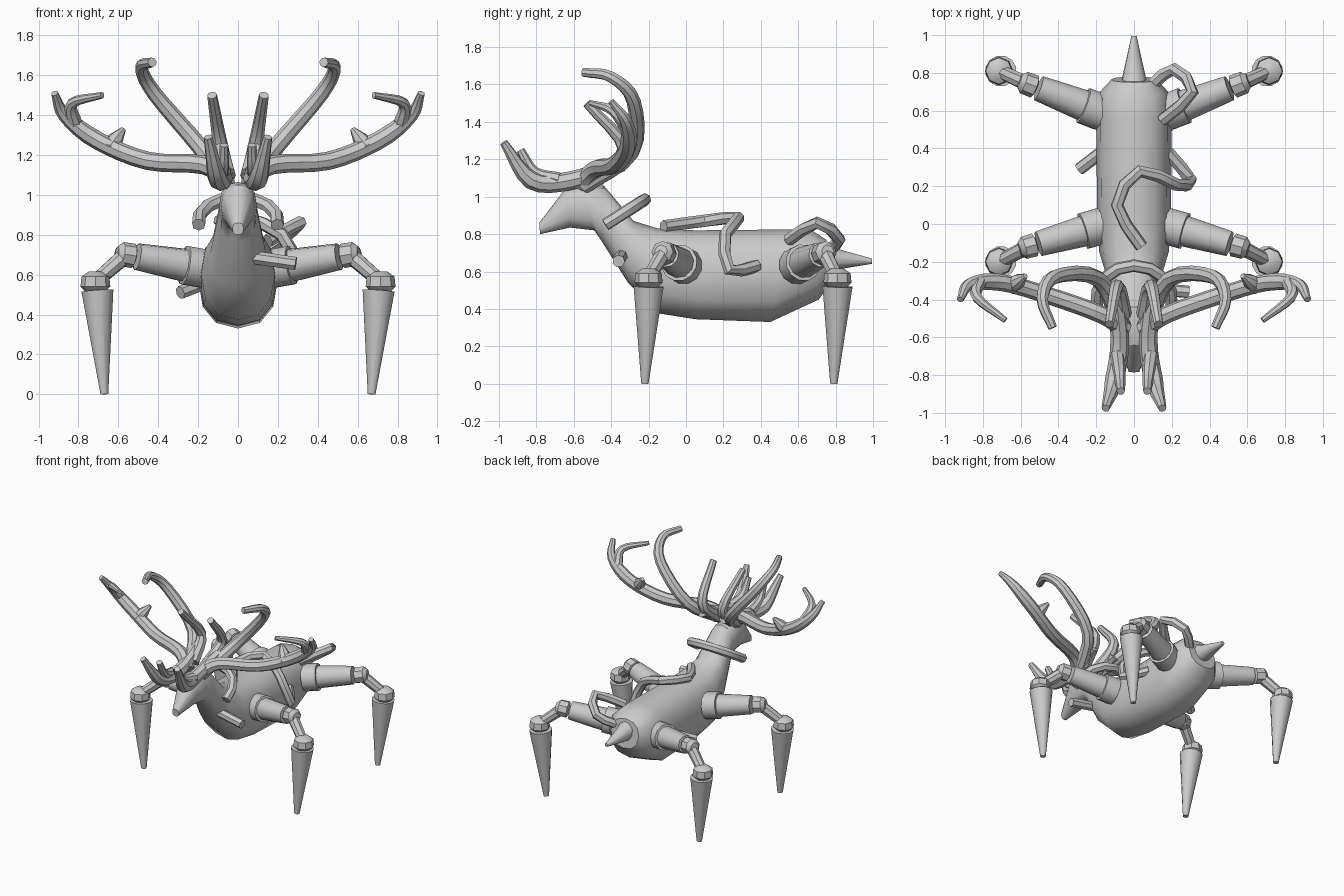
import bpy, bmesh, math
from mathutils import Vector

if "Cube" in bpy.data.objects:
    bpy.data.objects.remove(bpy.data.objects["Cube"])


def skin(name, rings, mirror=False):
    """Join rings of points into a capped, smooth-shaded object."""
    bm = bmesh.new()
    rows = [[bm.verts.new(p) for p in r] for r in rings]
    n = len(rows[0])
    for a, b in zip(rows, rows[1:]):
        for i in range(n):
            bm.faces.new((a[i], a[(i + 1) % n], b[(i + 1) % n], b[i]))
    bm.faces.new(rows[0])
    bm.faces.new(rows[-1])
    bmesh.ops.recalc_face_normals(bm, faces=bm.faces[:])
    me = bpy.data.meshes.new(name)
    bm.to_mesh(me)
    bm.free()
    ob = bpy.data.objects.new(name, me)
    bpy.context.collection.objects.link(ob)
    bpy.ops.object.select_all(action='DESELECT')
    ob.select_set(True)
    bpy.context.view_layer.objects.active = ob
    bpy.ops.object.shade_smooth_by_angle(angle=math.radians(38))
    if mirror:
        ob.modifiers.new("Mirror", 'MIRROR')


def smooth_path(pts, steps):
    """Catmull-Rom interpolation through the points."""
    p = [2 * pts[0] - pts[1]] + pts + [2 * pts[-1] - pts[-2]]
    out = []
    for a, b, c, d in zip(p, p[1:], p[2:], p[3:]):
        for k in range(steps):
            t = k / steps
            out.append(0.5 * (2 * b + (c - a) * t + (2 * a - 5 * b + 4 * c - d) * t * t
                              + (3 * b - a - 3 * c + d) * t ** 3))
    return out + [pts[-1]]


def tube(name, pts, radii, sides=8, steps=1, mirror=False):
    """Sweep a polygon along a path; radii are spread evenly over it."""
    path = smooth_path([Vector(p) for p in pts], steps)
    n = len(path)
    rings, u = [], None
    for i, p in enumerate(path):
        t = (path[min(i + 1, n - 1)] - path[max(i - 1, 0)]).normalized()
        u = t.orthogonal() if u is None else u - t * u.dot(t)
        u.normalize()
        v = t.cross(u)
        f = i / (n - 1) * (len(radii) - 1)
        k = min(int(f), len(radii) - 2)
        r = radii[k] + (radii[k + 1] - radii[k]) * (f - k)
        rings.append([p + r * (u * math.cos(a) + v * math.sin(a))
                      for a in (math.tau * j / sides for j in range(sides))])
    skin(name, rings, mirror)


# Body, neck and head: (top y, top z, bottom y, bottom z, half width)
sections = [
    (-.785, .86, -.78, .80, .028), (-.64, 1.05, -.62, .835, .085),
    (-.56, 1.065, -.49, .82, .095), (-.44, 1.06, -.45, .76, .095),
    (-.28, .87, -.31, .54, .14), (-.15, .83, -.14, .375, .185),
    (.05, .82, .05, .345, .195), (.56, .825, .45, .33, .20),
    (.68, .815, .71, .45, .185), (.75, .77, .78, .55, .12)]
rings = []
for ty, tz, by, bz, w in sections:
    ring = []
    for j in range(12):
        a = math.tau * j / 12
        c, s = [math.copysign(abs(q) ** .85, q) for q in (math.cos(a), math.sin(a))]
        ring.append((w * s, (ty + by + c * (ty - by)) / 2, (tz + bz + c * (tz - bz)) / 2))
    rings.append(ring)
skin("body_and_head", rings)
tube("tail", [(0, .68, .69), (0, .80, .665), (0, .995, .655)], [.085, .058, .014], 10)

# Legs: socket, upper limb, knuckle, link, ankle and spike foot
for name, hip_y, knuckle_y, ankle_y in (("front", -.01, -.12, -.2), ("rear", .59, .74, .81)):
    h = Vector((.17, hip_y, .63))
    k = Vector((.56, knuckle_y, .70))
    a = Vector((.715, ankle_y, .565))
    d = k - h
    up = Vector((0, 0, .05))
    tube(name + "_hip_socket", [h, h + d * .25, h + d * .27], [.1, .1, .05], 12, mirror=True)
    tube(name + "_upper_leg", [h + d * .2, h + d * .86], [.085, .068], 10, mirror=True)
    tube(name + "_knuckle", [k - d * .11, k - d * .09, k + d * .06, k + d * .12],
         [.04, .062, .06, .035], mirror=True)
    tube(name + "_link", [k, a], [.042, .036], mirror=True)
    tube(name + "_ankle", [a - up, a - up / 2, a + up / 2, a + up],
         [.05, .075, .07, .035], mirror=True)
    tube(name + "_foot_spike", [(.705, ankle_y, .52), (.67, ankle_y - .02, 0)],
         [.083, .02], 12, mirror=True)


# Antlers, modelled on one side and mirrored
def antler(name, radii, *pts):
    tube("antler_" + name, pts if isinstance(pts, list) else list(pts), radii, 8, 4, True)


antler("wide_beam", [.05, .046, .045, .018], (.05, -.56, 1.07), (.17, -.48, 1.15),
       (.45, -.38, 1.17), (.7, -.31, 1.27), (.87, -.32, 1.4), (.92, -.4, 1.51))
antler("wide_hook", [.04, .016], (.82, -.31, 1.36), (.83, -.39, 1.46), (.68, -.51, 1.5))
antler("wide_spur", [.045, .04, .014], (.65, -.33, 1.23), (.575, -.275, 1.33))
antler("upper_curl", [.048, .042, .034, .024], (.06, -.55, 1.06), (.19, -.29, 1.24),
       (.42, -.28, 1.51), (.485, -.4, 1.64), (.43, -.55, 1.665))
antler("inner_tine", [.05, .025], (.06, -.48, 1.1), (.09, -.33, 1.26), (.13, -.53, 1.5))
antler("brow_beam", [.045, .05, .05, .022], (.1, -.34, 1.18), (.075, -.62, 1.085),
       (.105, -.83, 1.09), (.15, -.975, 1.29))
antler("brow_tine", [.04, .022], (.09, -.68, 1.09), (.075, -.81, 1.13), (.07, -.885, 1.25))


# Vines winding round the neck and body
def vine(name, *pts, steps=2):
    tube("vine_" + name, list(pts), [.034, .034], 7, steps)


arc = [math.radians(-10 + 25 * i) for i in range(9)]
vine("neck", *[(.2 * math.cos(t), -.4 + .18 * math.sin(t), .87 + .115 * math.sin(t))
               for t in arc], steps=1)
vine("chest_stub", (.05, -.34, .69), (.29, -.36, .655), steps=1)
vine("side_stub", (-.29, .29, .51), (-.16, .39, .56), steps=1)
vine("back", (.04, -.12, .84), (-.09, .1, .87), (.03, .28, .885), (.22, .21, .8),
     (.3, .23, .61), (.18, .38, .63))
vine("rump", (.15, .55, .77), (.31, .7, .86), (.21, .82, .77), (.1, .74, .7))
